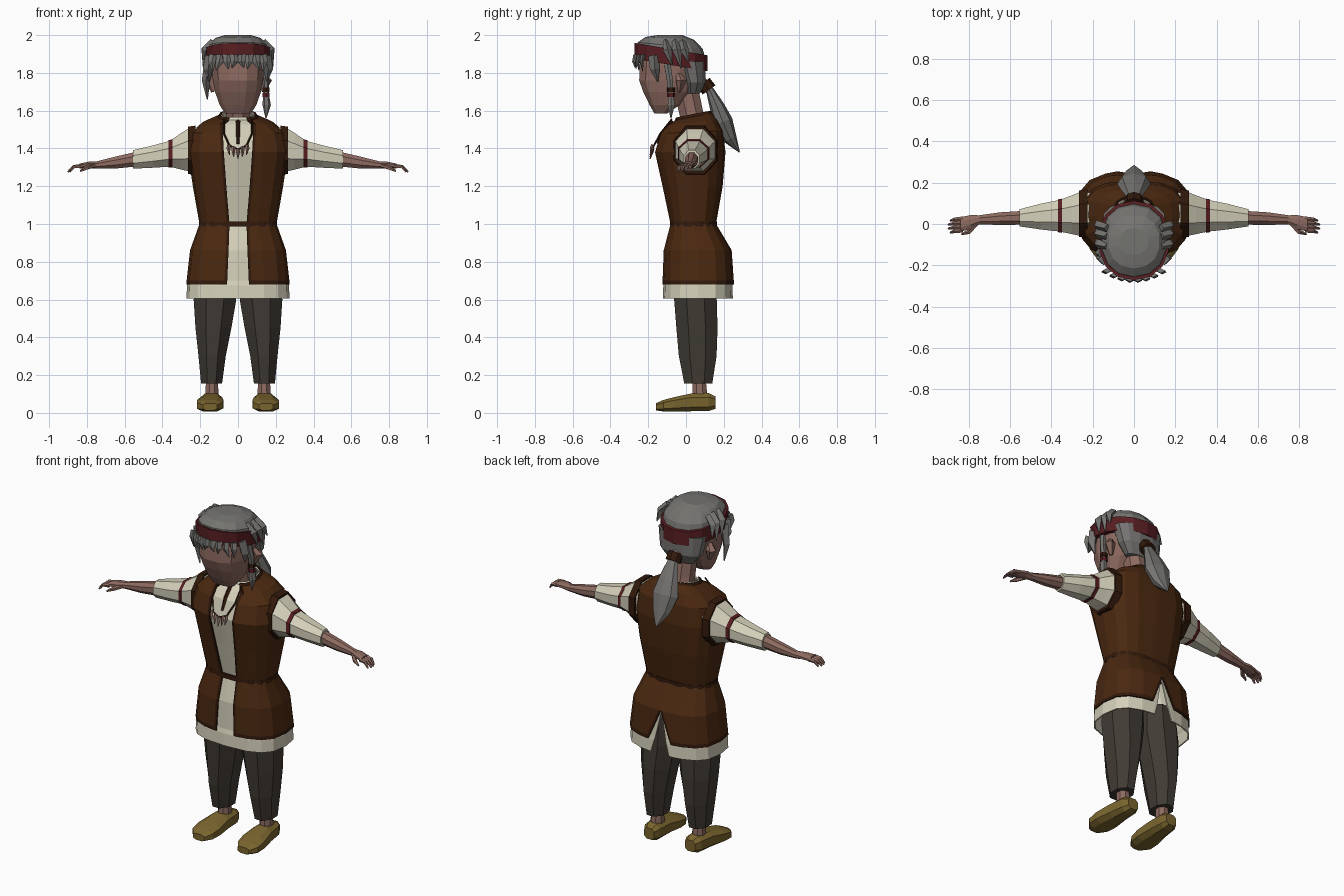
import bpy, bmesh, math
from mathutils import Vector


def mat(name, r, g, b):
    m = bpy.data.materials.new(name)
    lin = [((c / 255 + 0.055) / 1.055) ** 2.4 for c in (r, g, b)]
    m.diffuse_color = (*lin, 1)
    return m


SKIN = mat("skin", 142, 107, 97)
HAIR = mat("grey_hair", 116, 115, 112)
RED = mat("dark_red_cloth", 88, 30, 34)
VEST = mat("brown_leather", 74, 40, 16)
TRIM = mat("dark_brown_trim", 50, 25, 11)
SHIRT = mat("cream_linen", 212, 208, 186)
PANTS = mat("charcoal_cloth", 65, 59, 52)
SHOE = mat("ochre_shoe", 122, 101, 46)


def build(name, rings, mats, closed=True, caps=True, mirror=False, rule=None, thick=0):
    """Skin a list of point rings into a mesh."""
    bm = bmesh.new()
    vs = [[bm.verts.new(p) for p in r] for r in rings]
    n = len(rings[0])
    for i in range(len(vs) - 1):
        for j in range(n if closed else n - 1):
            k = (j + 1) % n
            f = bm.faces.new((vs[i][j], vs[i][k], vs[i + 1][k], vs[i + 1][j]))
            if rule:
                f.material_index = rule(i, j)
    if closed and caps:
        bm.faces.new(vs[0])
        bm.faces.new(vs[-1])
    bmesh.ops.recalc_face_normals(bm, faces=bm.faces)
    me = bpy.data.meshes.new(name)
    bm.to_mesh(me)
    bm.free()
    for m in mats:
        me.materials.append(m)
    ob = bpy.data.objects.new(name, me)
    bpy.context.collection.objects.link(ob)
    if mirror:
        ob.modifiers.new("mirror", 'MIRROR').use_axis[0] = True
    if thick:
        s = ob.modifiers.new("thickness", 'SOLIDIFY')
        s.thickness, s.offset = thick, 0
    return ob


def power(v, e):
    return math.copysign(abs(v) ** e, v)


def loft(name, axis, rows, m, n=8, e=1.0, mirror=False):
    """Rows: (position on axis, centre u, centre v, radius u, radius v, tilt)."""
    rings = []
    for row in rows:
        a, cu, cv, ru, rv = row[:5]
        tilt = row[5] if len(row) > 5 else 0
        ring = []
        for k in range(n):
            t = 2 * math.pi * (k + 0.5) / n
            u, v = ru * power(math.cos(t), e), rv * power(math.sin(t), e)
            b = a + tilt * v
            u, v = u + cu, v + cv
            ring.append({'x': (b, u, v), 'y': (u, b, v), 'z': (u, v, b)}[axis])
        rings.append(ring)
    return build(name, rings, [m], mirror=mirror)


def strand(name, pts, radii, m, n=5, flat=1.0, mirror=False):
    """Tapered tube along a path."""
    p = [Vector(q) for q in pts]
    rings = []
    for i, q in enumerate(p):
        d = (p[min(i + 1, len(p) - 1)] - p[max(i - 1, 0)]).normalized()
        side = d.cross(Vector((0, 1, 0)))
        side = side.normalized() if side.length > 0.05 else Vector((1, 0, 0))
        up = side.cross(d)
        rings.append([q + radii[i] * (math.cos(t) * side + flat * math.sin(t) * up)
                      for t in (2 * math.pi * k / n for k in range(n))])
    return build(name, rings, [m], mirror=mirror)


def garment(name, rows, inset, mats, edge, rule):
    """Half garment, front opening to back slit: (z, rx, front, back, gap, slit, tilt)."""
    rings = []
    for z, rx, yf, yb, gap, slit, tilt in rows:
        rx, yf, yb = rx - inset, yf + inset, yb - inset
        c, r = (yf + yb) / 2, (yb - yf) / 2
        pts = [(gap, yf), (gap + edge, yf)]
        for k in range(1, 8):
            t = -math.pi / 2 + math.pi * k / 8
            pts.append((rx * math.cos(t) ** 0.7, c + r * power(math.sin(t), 0.7)))
        pts += [(slit + edge, yb), (slit, yb)]
        rings.append([(x, y, z + tilt * (y - c)) for x, y in pts])
    return build(name, rings, mats, closed=False, mirror=True, rule=rule, thick=0.008)


# Torso clothing
upper = [(1.0, .2, -.078, .155, .045, 0, 0), (1.2, .235, -.12, .19, .062, 0, 0),
         (1.38, .262, -.16, .205, .075, 0, 0), (1.485, .245, -.13, .192, .08, 0, .05),
         (1.535, .185, -.09, .165, .08, 0, .1), (1.565, .105, -.055, .135, .05, 0, .2),
         (1.58, .095, -.05, .128, .045, 0, .2)]
skirt = [(.68, .27, -.12, .25, .058, .075, 0), (.70, .268, -.12, .249, .057, .066, 0),
         (.86, .25, -.114, .238, .05, 0, 0)]
rows = skirt + upper
garment("vest", rows, 0, [VEST, TRIM], .014,
        lambda i, j: int(j == 0 or i in (0, 8) or (j == 9 and i < 2)))
hem = [(.605, .28, -.13, .255, 0, .06, 0), (.675, .277, -.127, .253, 0, .04, 0)]
shirt_rows = [(z, rx, f, b, 0, .033 if z < .75 else 0, t) for z, rx, f, b, g, s, t in rows[1:]]
garment("shirt", hem + shirt_rows, .011, [SHIRT], .014, None)
loft("belt", 'z', [(.988, 0, .039, .209, .126), (1.014, 0, .039, .209, .126)], TRIM, 16, .75)

# Sleeves, arm bands and armhole trim
loft("sleeve", 'x', [(.17, .05, 1.40, .10, .115), (.25, .05, 1.395, .118, .128),
     (.30, .045, 1.385, .102, .105), (.36, .04, 1.372, .083, .074),
     (.45, .036, 1.357, .068, .064), (.555, .03, 1.342, .045, .053)], SHIRT, 8, mirror=True)
loft("arm_band", 'x', [(.348, .04, 1.374, .09, .081), (.368, .04, 1.371, .086, .078)],
     RED, 8, mirror=True)
loft("armhole_trim", 'x', [(.225, .05, 1.39, .128, .142), (.266, .05, 1.39, .122, .135)],
     TRIM, 8, mirror=True)

# Forearms and hands
loft("forearm", 'x', [(.54, .03, 1.343, .036, .042), (.65, .026, 1.325, .033, .034),
     (.75, .02, 1.312, .024, .021), (.79, .01, 1.313, .036, .018),
     (.84, -.002, 1.307, .038, .014)], SKIN, 8, mirror=True)
for i in range(4):
    y = .026 - .019 * i
    strand("finger", [(.83, y, 1.307), (.868, y - .004, 1.303),
           (.89 + .01 * (i in (1, 2)), y - .01, 1.276)], [.011, .01, .005], SKIN, mirror=True)
strand("thumb", [(.765, 0, 1.31), (.80, -.038, 1.298), (.835, -.05, 1.28)],
       [.013, .012, .005], SKIN, mirror=True)

# Legs and shoes
loft("trouser_leg", 'z', [(.76, .115, .05, .11, .11), (.6, .122, .05, .122, .122),
     (.45, .13, .058, .103, .118), (.3, .137, .062, .078, .108),
     (.155, .14, .065, .06, .08)], PANTS, 8, mirror=True)
loft("ankle", 'z', [(.06, .138, .075, .04, .045), (.17, .138, .07, .034, .038)],
     SKIN, 8, mirror=True)
loft("shoe", 'y', [(.155, .135, .055, .035, .035), (.12, .138, .057, .053, .05),
     (.03, .142, .056, .062, .05), (-.06, .147, .046, .075, .04),
     (-.12, .15, .038, .07, .032), (-.16, .148, .032, .04, .02)], SHOE, 8, .7, mirror=True)

# Neck, head and ears
loft("neck", 'z', [(1.5, 0, .05, .075, .07), (1.6, 0, .025, .066, .07),
     (1.72, 0, 0, .066, .07)], SKIN, 8)


def yrow(z, yf, yb, rx, tilt=0):
    return (z, 0, (yf + yb) / 2, rx, (yb - yf) / 2, tilt)


loft("head", 'z', [yrow(1.585, -.168, -.1, .07), yrow(1.63, -.195, -.03, .1),
     yrow(1.70, -.23, .03, .125), yrow(1.76, -.252, .06, .137),
     yrow(1.84, -.25, .08, .142), yrow(1.92, -.24, .07, .13)], SKIN, 12, .8)
strand("ear", [(.13, -.04, 1.79), (.15, -.025, 1.76), (.132, -.035, 1.70)],
       [.015, .03, .01], SKIN, mirror=True)

# Hair and headband
loft("hair_cap", 'z', [yrow(1.845, -.255, .10, .152, -.17), yrow(1.90, -.262, .105, .163, -.17),
     yrow(1.945, -.255, .088, .157, -.1), yrow(1.982, -.215, .045, .125, -.06),
     yrow(2.0, -.15, -.02, .07, 0)], HAIR, 14, .9)
loft("hair_back", 'z', [yrow(1.69, 0, .075, .085), yrow(1.75, -.02, .105, .132),
     yrow(1.86, -.06, .105, .152)], HAIR, 12, .85)
loft("headband", 'z', [yrow(1.842, -.272, .113, .168, -.17),
     yrow(1.926, -.272, .113, .172, -.17)], RED, 14, .9)
for i in range(8):
    x = -.13 + .037 * i
    y = -.268 + 2.5 * x * x
    strand("fringe_lock", [(x, y, 1.895), (x * 1.06, y - .008, 1.86),
           (x * 1.12 + .012 * (-1) ** i, y - .003, 1.832 - .2 * abs(x))],
           [.024, .02, .003], HAIR, 4, .5)
strand("temple_lock", [(.145, -.17, 1.89), (.16, -.165, 1.82), (.152, -.15, 1.755)],
       [.03, .026, .004], HAIR, 4, mirror=True)
for y, dz in ((-.11, 0), (-.06, -.015), (-.02, .02)):
    strand("side_tuft", [(.13, y, 1.965), (.172, y + .012, 1.92), (.183, y + .035, 1.84 + dz)],
           [.02, .023, .003], HAIR, 4, mirror=True)
strand("long_lock", [(-.15, -.15, 1.87), (-.17, -.14, 1.76), (-.162, -.13, 1.66)],
       [.025, .022, .003], HAIR, 4)
strand("braid", [(.135, -.1, 1.85), (.148, -.085, 1.76), (.148, -.08, 1.69),
       (.152, -.078, 1.63), (.148, -.08, 1.56)], [.02, .018, .015, .022, .003], HAIR, 6)
for z, m in ((1.672, RED), (1.70, TRIM)):
    loft("braid_tie", 'z', [(z, .148, -.08, .021, .021), (z + .022, .148, -.08, .021, .021)], m, 6)
strand("ponytail", [(0, .08, 1.77), (0, .13, 1.70), (0, .165, 1.62), (0, .195, 1.54),
       (0, .235, 1.45), (0, .283, 1.38)], [.03, .036, .062, .082, .055, .004], HAIR, 8, .65)
strand("ponytail_tie", [(0, .093, 1.75), (0, .122, 1.71)], [.044, .046], TRIM, 8, .9)

# Necklace and shirt lacing
strand("necklace_cord", [(.075, -.075, 1.555), (.075, -.135, 1.48), (.045, -.17, 1.415),
       (0, -.178, 1.395)], [.005] * 4, TRIM, 4, mirror=True)
for x in (-.05, -.025, 0, .025, .05):
    z = 1.40 + .4 * abs(x)
    strand("necklace_tooth", [(x, -.176, z), (x, -.182, z - .02), (x * .9, -.19, z - .055)],
           [.009, .01, .002], SKIN, 4)
strand("neck_lacing", [(0, -.07, 1.545), (0, -.118, 1.49), (0, -.15, 1.425)],
       [.012, .011, .007], TRIM, 4)
